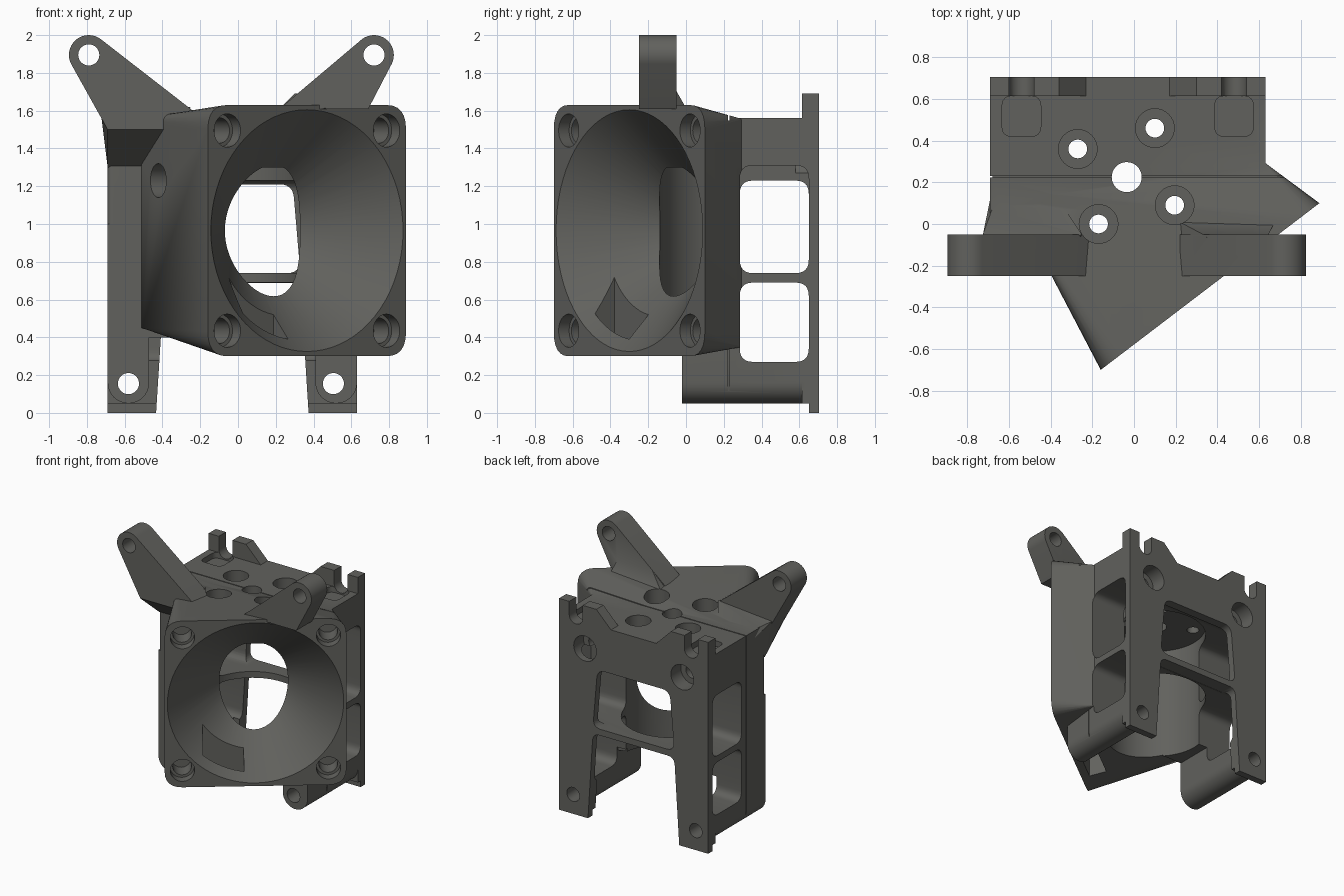
import bpy, bmesh, math
from mathutils import Vector, Matrix

if "Cube" in bpy.data.objects:
    bpy.data.objects.remove(bpy.data.objects["Cube"])

CX = -0.03                                   # mirror line of the rear frame
grey = bpy.data.materials.new("dark_grey")
grey.diffuse_color = (0.12, 0.12, 0.11, 1)
grey.use_nodes = True
grey.node_tree.nodes["Principled BSDF"].inputs["Base Color"].default_value = grey.diffuse_color


def finish(name, bm):
    bmesh.ops.recalc_face_normals(bm, faces=bm.faces)
    me = bpy.data.meshes.new(name)
    bm.to_mesh(me)
    bm.free()
    me.materials.append(grey)
    ob = bpy.data.objects.new(name, me)
    bpy.context.collection.objects.link(ob)
    return ob


def rounded(pts, r, n=6):
    """Round every corner of a 2D outline."""
    if r == 0:
        return pts
    out = []
    for i, p in enumerate(pts):
        p, a, b = Vector(p), Vector(pts[i - 1]), Vector(pts[(i + 1) % len(pts)])
        s = p + (a - p).normalized() * min(r, (a - p).length * 0.49)
        e = p + (b - p).normalized() * min(r, (b - p).length * 0.49)
        for k in range(n + 1):
            t = k / n
            out.append(tuple(s * (1 - t) ** 2 + p * 2 * t * (1 - t) + e * t * t))
    return out


def place(p, d, axis):
    return {"x": (d, p[0], p[1]), "y": (p[0], d, p[1]), "z": (p[0], p[1], d)}[axis]


def prism(name, pts, lo, hi, axis, r=0.0):
    bm = bmesh.new()
    pts = rounded(pts, r)
    rings = [[bm.verts.new(place(p, d, axis)) for p in pts] for d in (lo, hi)]
    bm.faces.new(rings[0])
    bm.faces.new(rings[1][::-1])
    for i in range(len(pts)):
        j = (i + 1) % len(pts)
        bm.faces.new((rings[0][i], rings[0][j], rings[1][j], rings[1][i]))
    return finish(name, bm)


def rect(x0, x1, y0, y1):
    return [(x0, y0), (x1, y0), (x1, y1), (x0, y1)]


def circle(x, y, r, n=40):
    return [(x + r * math.cos(2 * math.pi * i / n), y + r * math.sin(2 * math.pi * i / n)) for i in range(n)]


def hull(name, pts):
    bm = bmesh.new()
    for p in pts:
        bm.verts.new(p)
    res = bmesh.ops.convex_hull(bm, input=bm.verts[:])
    loose = [g for g in res["geom_interior"] + res["geom_unused"] if isinstance(g, bmesh.types.BMVert)]
    bmesh.ops.delete(bm, geom=list(set(loose)), context="VERTS")
    bmesh.ops.dissolve_limit(bm, angle_limit=0.002, verts=bm.verts[:], edges=bm.edges[:])
    return finish(name, bm)


def cone(name, r1, r2, z1, z2, m, n=72):
    bm = bmesh.new()
    bmesh.ops.create_cone(bm, cap_ends=True, segments=n, radius1=r1, radius2=r2, depth=z2 - z1,
                          matrix=m @ Matrix.Translation((0, 0, (z1 + z2) / 2)))
    return finish(name, bm)


def combine(target, tool, op):
    mod = target.modifiers.new("join", "BOOLEAN")
    mod.operation, mod.solver, mod.object = op, "EXACT", tool
    bpy.context.view_layer.objects.active = target
    bpy.ops.object.modifier_apply(modifier=mod.name)
    bpy.data.objects.remove(tool)


# Fan face frame: u across, z up, n outward
U, N = Vector((0.795, 0.606, 0)), Vector((0.606, -0.795, 0))
FAN = Matrix.Translation((0.365, -0.30, 0.965)) @ Matrix((
    (U.x, 0, N.x, 0), (U.y, 0, N.y, 0), (0, 1, 0, 0), (0, 0, 0, 1)))

# ---- solid parts ----
body = prism("fan_mount_body", rect(-0.69, 0.63, -0.02, 0.65), 0.40, 1.56, "z", 0.03)
adds = []
# fan shroud, from the rounded square face back to the block
face = [tuple(FAN @ Vector((p[0], p[1], 0))) for p in rounded(rect(-0.66, 0.66, -0.665, 0.665), 0.13)]
adds.append(hull("shroud", face + [(-0.51, -0.03, 0.45), (-0.51, -0.03, 1.56), (-0.48, 0.15, 0.45),
                                   (-0.48, 0.15, 1.555), (0.62, 0.30, 0.35), (0.62, 0.30, 1.555)]))
# lower legs with rounded ends
for x0, x1 in ((-0.69, -0.47), (0.41, 0.63)):
    xm, r = (x0 + x1) / 2, (x1 - x0) / 2
    arc = [(xm - r * math.cos(a * math.pi / 16), 0.05 + r - r * math.sin(a * math.pi / 16)) for a in range(17)]
    adds.append(prism("leg", arc + [(x1, 1.0), (x0, 1.0)], -0.02, 0.65, "y"))
# back plate with stepped top edge
half = [(0.66, 0), (0.66, 1.69), (0.33, 1.69), (0.20, 1.56)]
outline = [(CX + x, z) for x, z in half] + [(CX - x, z) for x, z in half[::-1]]
adds.append(prism("back_plate", outline, 0.615, 0.705, "y"))
# upper arms
for cx, base in ((-0.79, [(-0.69, 1.50), (-0.35, 1.50), (-0.20, 1.57)]),
                 (0.72, [(0.69, 1.61), (0.22, 1.61)])):
    pts = circle(cx, 1.895, 0.105) + base
    adds.append(hull("arm", [(x, y, z) for x, z in pts for y in (-0.25, -0.05)]))
# blends under the arms
adds.append(hull("left_arm_blend", [
    (-0.725, -0.25, 1.58), (-0.36, -0.25, 1.50), (-0.69, -0.25, 1.50), (-0.69, -0.01, 1.30), (-0.45, -0.01, 1.30),
    (-0.725, -0.05, 1.58), (-0.25, -0.05, 1.62), (-0.69, 0.12, 1.50), (-0.35, 0.10, 1.555), (-0.67, 0.10, 1.555)]))
adds.append(hull("right_arm_blend", [
    (0.30, -0.24, 1.67), (0.64, -0.06, 1.72), (0.35, -0.06, 1.72), (0.28, -0.24, 1.58),
    (0.20, 0.02, 1.58), (0.68, 0.02, 1.58), (0.42, -0.24, 1.58), (0.42, -0.24, 1.67)]))
for a in adds:
    combine(body, a, "UNION")

# ---- cuts ----
cuts = []
# central bore and funnel
cuts.append(prism("bore", circle(CX, 0.225, 0.365, 72), -0.1, 1.30, "z"))
cuts.append(cone("funnel", 0.02, 0.66, -0.62, 0.02, FAN))
# small downward air outlet
cuts.append(prism("outlet", [tuple((FAN @ Vector((u, 0, d))).xy) for u, d in
                             ((-0.378, -0.188), (-0.08, -0.188), (-0.08, -0.06), (-0.378, -0.06))],
                  0.2, 0.8, "z"))
# fan screw holes, stepped
for u in (-0.53, 0.53):
    for v in (-0.53, 0.53):
        m = FAN @ Matrix.Translation((u, v, 0))
        cuts.append(cone("fan_screw", 0.088, 0.088, -0.07, 0.05, m, 32))
        cuts.append(cone("fan_screw_core", 0.068, 0.068, -0.2, 0.0, m, 32))
# hole in the slanted shroud side
side = Vector((-0.88, -0.47, 0))
cuts.append(cone("side_hole", 0.09, 0.09, -0.14, 0.05,
                 Matrix.Translation((-0.425, -0.20, 1.23)) @ side.to_track_quat("Z", "Y").to_matrix().to_4x4(), 32))
# side windows
cuts.append(prism("upper_side_window", rect(0.285, 0.65, 0.74, 1.23), -1, 1, "x", 0.07))
cuts.append(prism("upper_side_flare", rect(0.285, 0.65, 0.80, 1.31), 0.34, 1, "x", 0.07))
cuts.append(prism("lower_side_window", rect(0.285, 0.65, 0.27, 0.69), -1, 1, "x", 0.07))
# rear windows, narrowing upwards
cuts.append(prism("rear_window", [(CX - 0.36, 0.74), (CX + 0.36, 0.74), (CX + 0.32, 1.21), (CX - 0.32, 1.21)],
                  0.55, 0.8, "y", 0.07))
cuts.append(prism("rear_opening", [(CX - 0.41, -0.1), (CX + 0.41, -0.1), (CX + 0.36, 0.69), (CX - 0.36, 0.69)],
                  0.60, 0.8, "y", 0.06))
cuts.append(prism("foot_relief", rect(-1, 1, -0.1, 0.05), 0.5, 0.65, "y"))
for s in (-1, 1):
    x = CX + s * 0.51
    # slots in the plate top, pockets in front of them, rear screw recesses
    cuts.append(prism("slot", circle(x, 1.585, 0.06, 24), 0.60, 0.8, "y"))
    cuts.append(prism("slot_mouth", rect(x - 0.06, x + 0.06, 1.585, 1.8), 0.60, 0.8, "y"))
    cuts.append(prism("pocket", rect(x - 0.093, x + 0.093, 0.42, 0.614), 1.515, 1.8, "z", 0.05))
    cuts.append(prism("rear_recess", circle(CX + s * 0.43, 1.35, 0.10), 0.58, 0.8, "y"))
    cuts.append(prism("rear_screw", circle(CX + s * 0.43, 1.35, 0.055, 24), 0.45, 0.7, "y"))
# leg and arm holes
for x, z in ((-0.58, 0.155), (0.505, 0.155), (-0.79, 1.895), (0.72, 1.895)):
    cuts.append(prism("through_hole", circle(x, z, 0.056, 32), -0.5, 0.9, "y"))
# holes in the top
cuts.append(prism("centre_hole", circle(-0.035, 0.225, 0.072, 32), 1.2, 1.9, "z"))
for x, y in ((-0.27, 0.36), (0.10, 0.46), (0.195, 0.09), (-0.17, 0.0)):
    cuts.append(prism("top_counterbore", circle(x, y, 0.093, 32), 1.46, 1.9, "z"))
    cuts.append(prism("top_screw", circle(x, y, 0.045, 24), 1.1, 1.9, "z"))
# parting groove
cuts.append(prism("groove_top", rect(-0.8, 0.75, 0.222, 0.230), 1.548, 1.7, "z"))
cuts.append(prism("groove_left", rect(-0.8, -0.68, 0.222, 0.230), -0.1, 1.7, "z"))
cuts.append(prism("groove_right", rect(0.62, 0.64, 0.222, 0.230), -0.1, 0.34, "z"))
for c in cuts:
    combine(body, c, "DIFFERENCE")

bpy.ops.object.select_all(action="DESELECT")
body.select_set(True)
bpy.context.view_layer.objects.active = body
bpy.ops.object.shade_smooth_by_angle(angle=math.radians(30))
